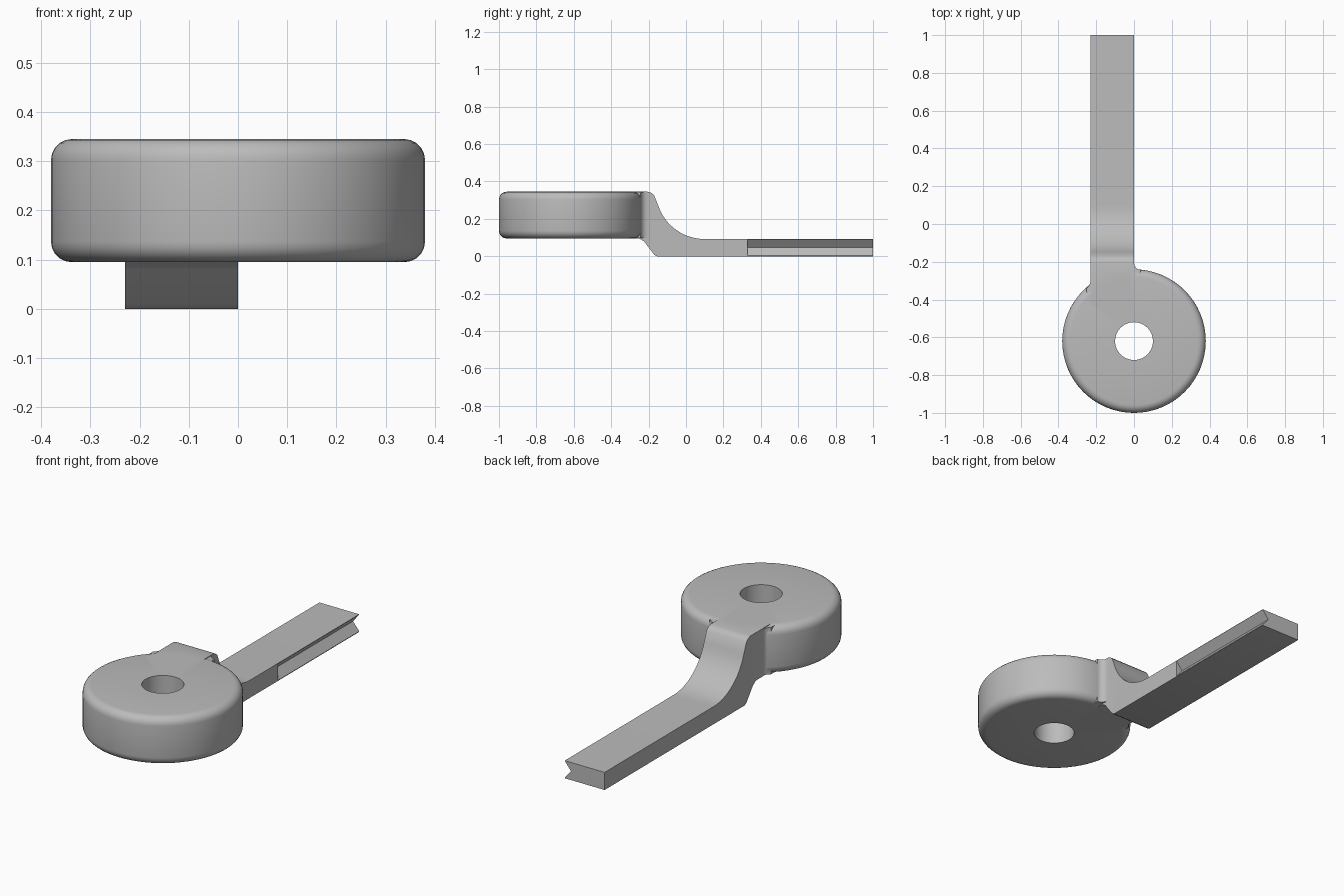
import bpy, bmesh
from math import sin, cos, pi, radians
from mathutils import Matrix

cube = bpy.data.objects.get("Cube")
if cube:
    bpy.data.objects.remove(cube, do_unlink=True)

steel = bpy.data.materials.new("plain grey")
steel.use_nodes = True
steel.diffuse_color = (0.5, 0.5, 0.5, 1)
steel.node_tree.nodes["Principled BSDF"].inputs["Base Color"].default_value = (0.5, 0.5, 0.5, 1)


def finish(bm, name):
    bmesh.ops.recalc_face_normals(bm, faces=bm.faces)
    mesh = bpy.data.meshes.new(name)
    bm.to_mesh(mesh)
    bm.free()
    mesh.materials.append(steel)
    obj = bpy.data.objects.new(name, mesh)
    bpy.context.collection.objects.link(obj)
    return obj


def prism(name, outline, direction):
    """Extrude a closed 3D outline along a direction."""
    bm = bmesh.new()
    face = bm.faces.new([bm.verts.new(p) for p in outline])
    side = bmesh.ops.extrude_face_region(bm, geom=[face])["geom"]
    verts = [v for v in side if isinstance(v, bmesh.types.BMVert)]
    bmesh.ops.translate(bm, verts=verts, vec=direction)
    return finish(bm, name)


def combine(target, other, operation):
    """Apply a boolean and discard the helper."""
    mod = target.modifiers.new(operation, 'BOOLEAN')
    mod.operation, mod.object, mod.solver = operation, other, 'EXACT'
    bpy.context.view_layer.objects.active = target
    bpy.ops.object.modifier_apply(modifier=mod.name)
    bpy.data.objects.remove(other, do_unlink=True)


CENTRE_Y, RADIUS, BORE = -0.62, 0.38, 0.1
LOW, HIGH, ROUND = 0.095, 0.345, 0.042
WIDTH, THICK = 0.23, 0.092

# Ring head: lathed section with rounded outer edges and a plain bore
section = [(BORE, LOW)]
for cz, start in ((LOW + ROUND, -90), (HIGH - ROUND, 0)):
    for i in range(6):
        a = radians(start + 18 * i)
        section.append((RADIUS - ROUND + ROUND * cos(a), cz + ROUND * sin(a)))
section.append((BORE, HIGH))

bm = bmesh.new()
points = [bm.verts.new((r, 0, z)) for r, z in section]
edges = [bm.edges.new((p, points[i - 1])) for i, p in enumerate(points)]
bmesh.ops.spin(bm, geom=points + edges, cent=(0, 0, 0), axis=(0, 0, 1),
               angle=2 * pi, steps=64, use_duplicate=False)
bmesh.ops.remove_doubles(bm, verts=bm.verts, dist=0.0001)
bmesh.ops.transform(bm, matrix=Matrix.Translation((0, CENTRE_Y, 0)), verts=bm.verts)
lever = finish(bm, "ring_lever")

# Cranked arm: side profile with a rounded crest and a concave sweep
profile = [(-0.42, HIGH), (-0.205, HIGH), (-0.185, 0.339), (-0.17, 0.325)]
for i in range(13):
    a = radians(198 + 6 * i)
    profile.append((0.1 + 0.262 * cos(a), THICK + 0.262 + 0.262 * sin(a)))
profile += [(1, THICK), (1, 0), (-0.155, 0), (-0.17, 0.008),
            (-0.225, 0.08), (-0.25, LOW), (-0.42, LOW)]
arm = prism("arm", [(-WIDTH, y, z) for y, z in profile], (WIDTH, 0, 0))

# V groove along the outer edge of the arm
groove = prism("groove_cutter", [(0.001, 0.33, THICK), (0.001, 0.33, 0.002),
                                 (-0.036, 0.33, THICK / 2)], (0, 1, 0))
groove.hide_render = True
combine(arm, groove, 'DIFFERENCE')
combine(lever, arm, 'UNION')

# Concave blends where the arm meets the ring


def blend(name, corner_x, corner_y, reach, sign, drop):
    pts = [(corner_x - sign * 0.01, corner_y - 0.03, LOW + 0.003),
           (corner_x - sign * 0.01, corner_y + reach, LOW + 0.003)]
    for i in range(7):
        a = pi / 2 * i / 6
        pts.append((corner_x + sign * reach * (1 - cos(a)),
                    corner_y + reach * (1 - sin(a)) - drop * i / 6, LOW + 0.003))
    pts.append((corner_x + sign * reach, corner_y - 0.03 - drop, LOW + 0.003))
    return prism(name, pts, (0, 0, HIGH - LOW - 0.006))


combine(lever, blend("inner_blend", 0, -0.24, 0.035, 1, 0.003), 'UNION')
combine(lever, blend("outer_blend", -WIDTH, -0.32, 0.022, -1, 0.02), 'UNION')

bpy.ops.object.select_all(action='DESELECT')
lever.select_set(True)
bpy.context.view_layer.objects.active = lever
bpy.ops.object.shade_smooth_by_angle(angle=radians(30))
